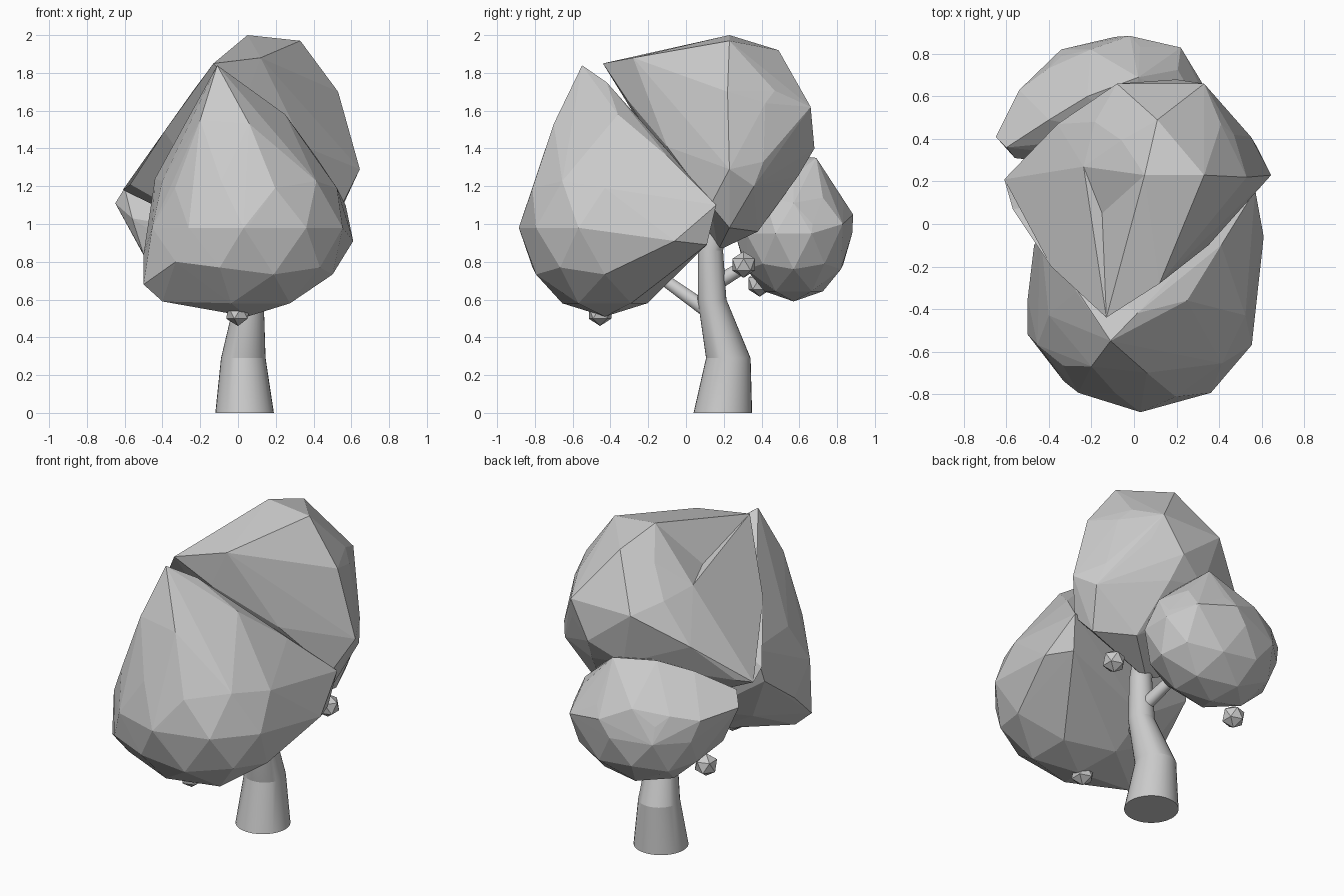
import bpy, bmesh, math
from mathutils import Vector
from mathutils.bvhtree import BVHTree

if "Cube" in bpy.data.objects:
    bpy.data.objects.remove(bpy.data.objects["Cube"])

grey = bpy.data.materials.new("plain grey")
grey.diffuse_color = (0.6, 0.6, 0.6, 1)
grey.use_nodes = True
grey.node_tree.nodes["Principled BSDF"].inputs["Base Color"].default_value = grey.diffuse_color


def finish(bm, name, smooth=False):
    bmesh.ops.recalc_face_normals(bm, faces=bm.faces)
    me = bpy.data.meshes.new(name)
    bm.to_mesh(me)
    bm.free()
    me.materials.append(grey)
    ob = bpy.data.objects.new(name, me)
    bpy.context.collection.objects.link(ob)
    if smooth:
        bpy.ops.object.select_all(action='DESELECT')
        ob.select_set(True)
        bpy.context.view_layer.objects.active = ob
        bpy.ops.object.shade_smooth_by_angle(angle=math.radians(13))
    return ob


def tube(name, rings, sides=32, tilted=False):
    """Loft circles (x, y, z, radius); rings lie flat or square to the path."""
    bm = bmesh.new()
    axis = Vector((0, 0, 1))
    if tilted:
        axis = Vector(rings[-1][:3]) - Vector(rings[0][:3])
    turn = axis.to_track_quat('Z', 'Y')
    loops = []
    for x, y, z, r in rings:
        loops.append([bm.verts.new(Vector((x, y, z)) + turn @ Vector(
            (r * math.cos(math.tau * i / sides), r * math.sin(math.tau * i / sides), 0)))
            for i in range(sides)])
    for a, b in zip(loops, loops[1:]):
        for i in range(sides):
            j = (i + 1) % sides
            bm.faces.new((a[i], a[j], b[j], b[i]))
    bm.faces.new(loops[0][::-1])
    bm.faces.new(loops[-1])
    return finish(bm, name, True)


def foliage(name, centre, radii, tips, dents=()):
    """Faceted ellipsoid stretched out to a few tips and pressed in at dents."""
    centre = Vector(centre)
    ico = bmesh.new()
    bmesh.ops.create_icosphere(ico, subdivisions=2, radius=1)
    pts = [centre + Vector([a * b for a, b in zip(v.co, radii)]) for v in ico.verts]
    ico.free()
    bm = bmesh.new()
    for p in pts + [Vector(t) for t in tips]:
        bm.verts.new(p)
    bmesh.ops.convex_hull(bm, input=bm.verts[:])
    bmesh.ops.delete(bm, geom=[v for v in bm.verts if not v.link_faces], context='VERTS')
    for d in dents:
        bm.faces.ensure_lookup_table()
        hit = BVHTree.FromBMesh(bm).ray_cast(centre, (Vector(d) - centre).normalized())
        if hit[2] is not None:
            new = bmesh.ops.poke(bm, faces=[bm.faces[hit[2]]])
            new["verts"][0].co = d
    return finish(bm, name)


# Trunk and branches
tube("trunk", [(0.035, 0.195, 0, 0.155), (0.028, 0.224, 0.29, 0.118),
               (0.06, 0.138, 0.6, 0.076), (0.06, 0.13, 0.86, 0.066), (0.09, 0.2, 1.1, 0.05)])
tube("front_branch", [(0.06, 0.13, 0.53, 0.04), (-0.16, -0.22, 0.78, 0.028)], 32, True)
tube("back_branch", [(0.06, 0.15, 0.68, 0.04), (-0.02, 0.45, 0.86, 0.028)], 32, True)

# Three leaf masses
foliage("front_foliage", (0.05, -0.43, 0.98), (0.53, 0.45, 0.47), [
    (-0.11, -0.55, 1.84), (-0.2, -0.67, 1.55), (0.06, -0.70, 1.53), (0.015, -0.42, 1.75),
    (0.25, -0.36, 1.58), (0.41, -0.1, 1.36), (0.57, 0.16, 1.1), (0.54, 0.11, 0.89),
    (0.61, -0.06, 0.91), (-0.44, -0.05, 1.24), (-0.27, -0.32, 1.55), (-0.47, -0.1, 1.03),
    (-0.5, -0.52, 0.68), (-0.5, -0.35, 0.84), (0.03, -0.885, 0.98), (-0.4, -0.5, 0.59),
    (-0.33, -0.74, 0.8)])
foliage("top_foliage", (0.12, 0.27, 1.48), (0.42, 0.4, 0.43), [
    (-0.13, -0.44, 1.85), (0.12, -0.28, 1.88), (0.05, 0.23, 2.0), (0.33, 0.23, 1.97),
    (0.11, 0.49, 1.92), (0.645, 0.23, 1.29), (0.55, 0.13, 1.1), (0.58, 0.36, 1.2),
    (0.5, 0.23, 0.98), (-0.61, 0.21, 1.18), (-0.57, 0.07, 1.21), (-0.39, -0.2, 1.49),
    (-0.54, 0.28, 1.2), (-0.36, 0.47, 1.43), (0.33, 0.66, 1.62), (-0.08, 0.66, 1.62),
    (0.2, 0.68, 1.4), (0.53, 0.22, 1.7), (0.47, 0.42, 1.64), (0.55, 0.41, 1.33),
    (0.04, -0.32, 1.67), (0.35, -0.1, 1.41), (0.3, 0.38, 0.96), (0.05, 0.17, 0.86)],
    [(-0.15, 0.05, 1.73), (-0.31, 0.1, 1.37)])
foliage("back_foliage", (-0.09, 0.57, 0.95), (0.43, 0.31, 0.36), [
    (-0.65, 0.41, 1.11), (-0.6, 0.36, 1.19), (-0.56, 0.31, 1.03), (-0.5, 0.35, 0.84),
    (-0.4, 0.49, 1.3), (-0.22, 0.6, 1.36), (-0.54, 0.63, 1.08), (0.02, 0.69, 1.35),
    (-0.02, 0.885, 1.05), (0.22, 0.83, 1.0), (-0.34, 0.79, 1.05), (0.3, 0.67, 1.0)])

# Small hanging fruit
for i, spot in enumerate([(0, -0.455, 0.53), (0.405, 0.305, 0.785), (-0.41, 0.39, 0.685)]):
    bm = bmesh.new()
    bmesh.ops.create_icosphere(bm, subdivisions=1, radius=0.07)
    bmesh.ops.translate(bm, verts=bm.verts, vec=spot)
    finish(bm, f"fruit_{i + 1}")
